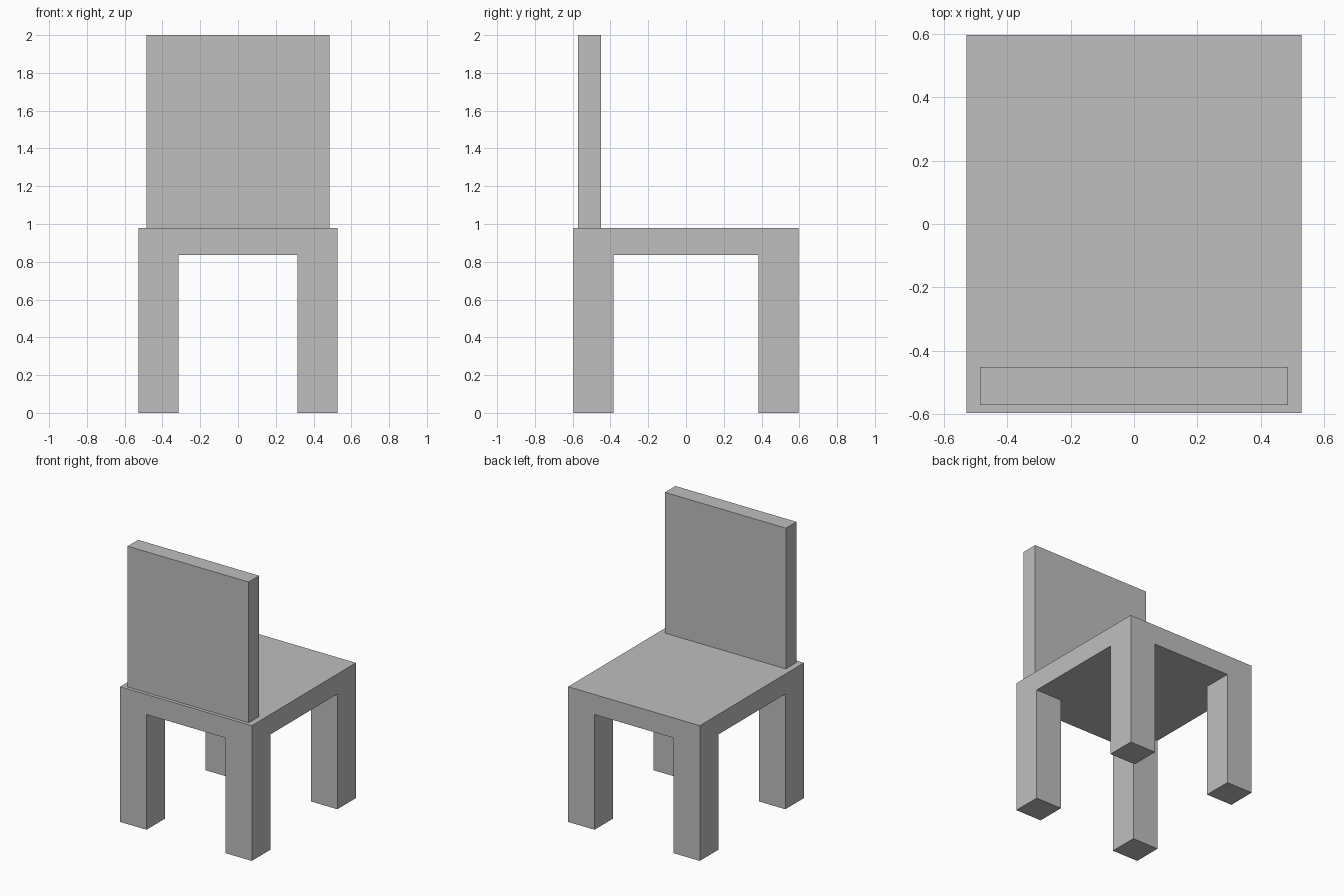
import bpy
from mathutils import Vector

default_cube = bpy.data.objects.get("Cube")
if default_cube:
    bpy.data.objects.remove(default_cube, do_unlink=True)

# Single flat grey
grey = bpy.data.materials.new("light_grey")
grey.use_nodes = True
colour = (0.52, 0.52, 0.52, 1)
grey.diffuse_color = colour
grey.node_tree.nodes["Principled BSDF"].inputs["Base Color"].default_value = colour


def box(name, low, high):
    """Add a box spanning two opposite corners."""
    low, high = Vector(low), Vector(high)
    bpy.ops.mesh.primitive_cube_add(size=1, location=(low + high) / 2)
    obj = bpy.context.object
    obj.name = name
    obj.scale = high - low
    bpy.ops.object.transform_apply(location=False, rotation=False, scale=True)
    obj.data.materials.append(grey)
    return obj


half_x, half_y = 0.528, 0.596
leg_size = 0.212
seat_bottom, seat_top = 0.835, 0.98

# Seat slab
box("seat", (-half_x, -half_y, seat_bottom), (half_x, half_y, seat_top))

# Backrest, set in slightly from the edge of the seat
box("backrest", (-0.485, -0.571, seat_top), (0.485, -0.451, 2))

# Four legs flush with the seat corners
for side, sx in (("left", 1), ("right", -1)):
    for end, sy in (("front", -1), ("back", 1)):
        xs = sorted((sx * half_x, sx * (half_x - leg_size)))
        ys = sorted((sy * half_y, sy * (half_y - leg_size)))
        box(f"{end}_{side}_leg", (xs[0], ys[0], 0), (xs[1], ys[1], seat_bottom))
